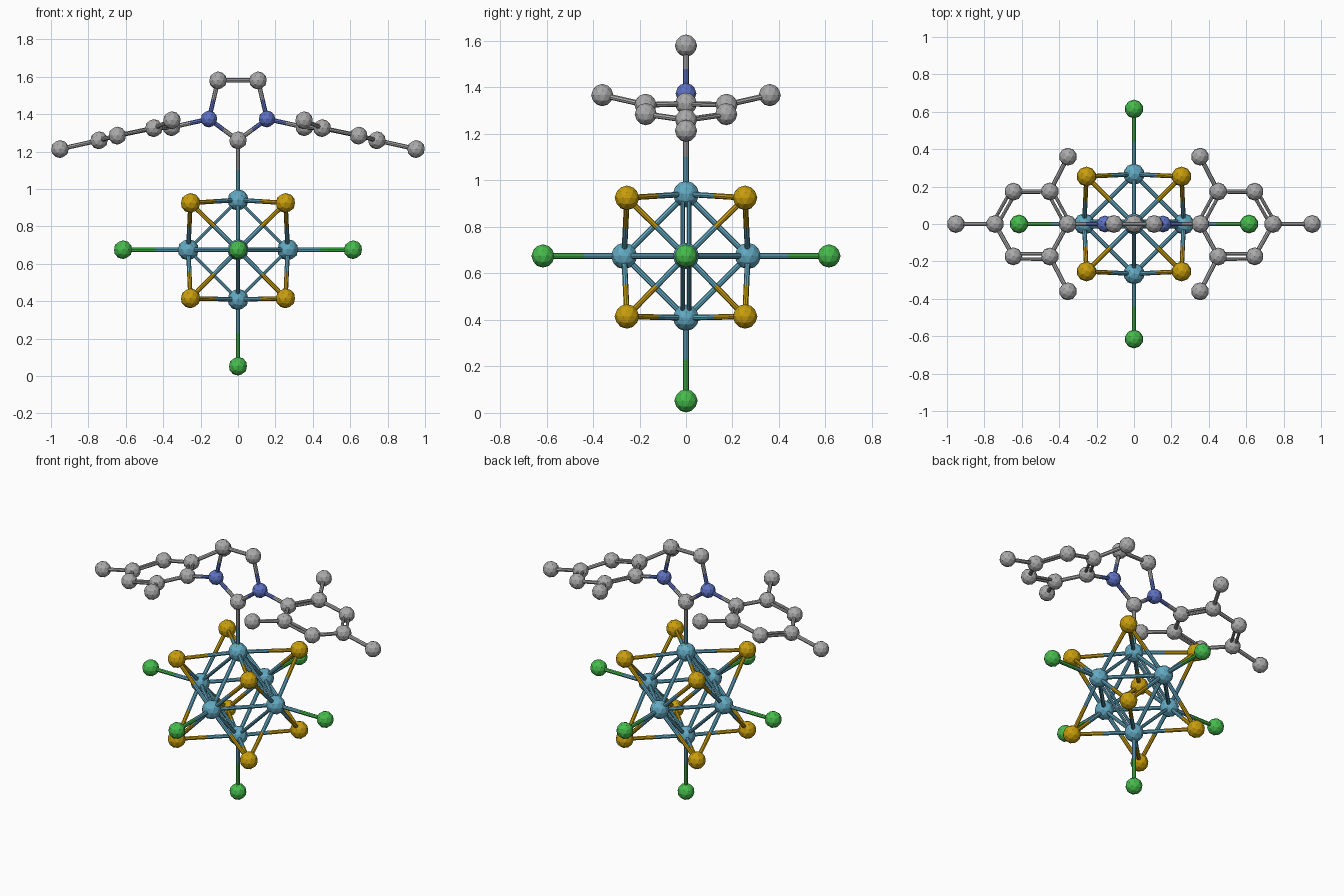
import bpy, bmesh
from mathutils import Vector, Matrix

if "Cube" in bpy.data.objects:
    bpy.data.objects.remove(bpy.data.objects["Cube"], do_unlink=True)


def material(name, rgb):
    m = bpy.data.materials.new(name)
    m.use_nodes = True
    lin = [((c / 255 + 0.055) / 1.055) ** 2.4 for c in rgb] + [1.0]
    m.diffuse_color = lin
    m.node_tree.nodes["Principled BSDF"].inputs["Base Color"].default_value = lin
    return m


# kind: (material, ball radius)
KINDS = {
    "metal": (material("steel blue", (99, 170, 195)), 0.057),
    "sulfur": (material("mustard", (201, 158, 12)), 0.053),
    "chlorine": (material("green", (70, 188, 76)), 0.050),
    "carbon": (material("grey", (170, 170, 170)), 0.048),
    "nitrogen": (material("indigo blue", (93, 113, 195)), 0.045),
}
atoms = {}


def add_object(name, bm, mats):
    me = bpy.data.meshes.new(name)
    bm.to_mesh(me)
    bm.free()
    for m in mats:
        me.materials.append(m)
    ob = bpy.data.objects.new(name, me)
    bpy.context.collection.objects.link(ob)
    return ob


def atom(name, kind, pos):
    """Faceted ball."""
    mat, r = KINDS[kind]
    bm = bmesh.new()
    bmesh.ops.create_icosphere(bm, subdivisions=2, radius=r)
    add_object(name, bm, [mat]).location = pos
    atoms[name] = (Vector(pos), kind)


def bond(a, b, normal=None):
    """Rod in two colours, split halfway; two thin rods if a plane normal is given."""
    (pa, ka), (pb, kb) = atoms[a], atoms[b]
    d = pb - pa
    shifts, r = [Vector()], 0.012
    if normal is not None:
        side = d.cross(Vector(normal)).normalized() * 0.014
        shifts, r = [side, -side], 0.009
    rot = d.to_track_quat("Z", "Y").to_matrix().to_4x4()
    bm = bmesh.new()
    for s in shifts:
        for idx, t in ((0, 0.25), (1, 0.75)):
            old = set(bm.faces)
            bmesh.ops.create_cone(bm, segments=8, radius1=r, radius2=r,
                                  depth=d.length / 2, cap_ends=False,
                                  matrix=Matrix.Translation(pa + d * t + s) @ rot)
            for f in set(bm.faces) - old:
                f.material_index = idx
    add_object(f"bond_{a}_{b}", bm, [KINDS[ka][0], KINDS[kb][0]])


# Octahedral metal core with chlorine tips
MID = 0.675
DIRS = {"left": (1, 0, 0), "right": (-1, 0, 0), "front": (0, -1, 0),
        "back": (0, 1, 0), "top": (0, 0, 1), "bottom": (0, 0, -1)}
for n, d in DIRS.items():
    d = Vector(d)
    centre = Vector((0, 0, MID))
    atom("metal_" + n, "metal", centre + d * 0.266)
    if n != "top":
        atom("chlorine_" + n, "chlorine", centre + d * (0.623 if n == "bottom" else 0.615))
        bond("metal_" + n, "chlorine_" + n)

# Core edges; those in the side-to-side upright plane are doubled
names = list(DIRS)
for i, a in enumerate(names):
    for b in names[i + 1:]:
        da, db = Vector(DIRS[a]), Vector(DIRS[b])
        if abs(da.dot(db)) < 0.5:
            doubled = da.y == 0 and db.y == 0
            bond("metal_" + a, "metal_" + b, da + db if doubled else None)

# Cube of sulfur balls capping the core faces
for sx in (1, -1):
    for sy in (1, -1):
        for sz in (1, -1):
            n = "sulfur_%s_%s_%s" % ("left" if sx > 0 else "right",
                                     "back" if sy > 0 else "front",
                                     "upper" if sz > 0 else "lower")
            atom(n, "sulfur", (sx * 0.254, sy * 0.254, 0.67 + sz * 0.255))
            for m, d in DIRS.items():
                if Vector(d).dot((sx, sy, sz)) > 0:
                    bond(n, "metal_" + m)

# Five-sided ring on top
atom("ring_base", "carbon", (0, 0, 1.26))
bond("metal_top", "ring_base")
for side, s in (("left", 1), ("right", -1)):
    atom("nitrogen_" + side, "nitrogen", (s * 0.155, 0, 1.374))
    atom("ring_tip_" + side, "carbon", (s * 0.107, 0, 1.58))
    bond("ring_base", "nitrogen_" + side)
    bond("nitrogen_" + side, "ring_tip_" + side)
bond("ring_tip_left", "ring_tip_right")

# Six-sided wing rings with three stub arms each
WING = {
    "inner": (0.355, 0, 1.33),
    "near_back": (0.45, 0.174, 1.325), "near_front": (0.45, -0.174, 1.325),
    "far_back": (0.645, 0.173, 1.285), "far_front": (0.645, -0.173, 1.285),
    "outer": (0.743, 0, 1.26),
    "tip": (0.952, 0, 1.213),
    "arm_back": (0.353, 0.36, 1.367), "arm_front": (0.353, -0.36, 1.367),
}
SINGLE = [("inner", "near_front"), ("near_back", "far_back"), ("far_front", "outer"),
          ("outer", "tip"), ("near_back", "arm_back"), ("near_front", "arm_front")]
DOUBLE = [("inner", "near_back"), ("far_back", "outer"), ("near_front", "far_front")]
for side, s in (("left", 1), ("right", -1)):
    pre = "wing_%s_" % side
    for n, (x, y, z) in WING.items():
        atom(pre + n, "carbon", (s * x, y, z))
    bond("nitrogen_" + side, pre + "inner")
    for a, b in SINGLE:
        bond(pre + a, pre + b)
    for a, b in DOUBLE:
        bond(pre + a, pre + b, (s * 0.19, 0, 1))
